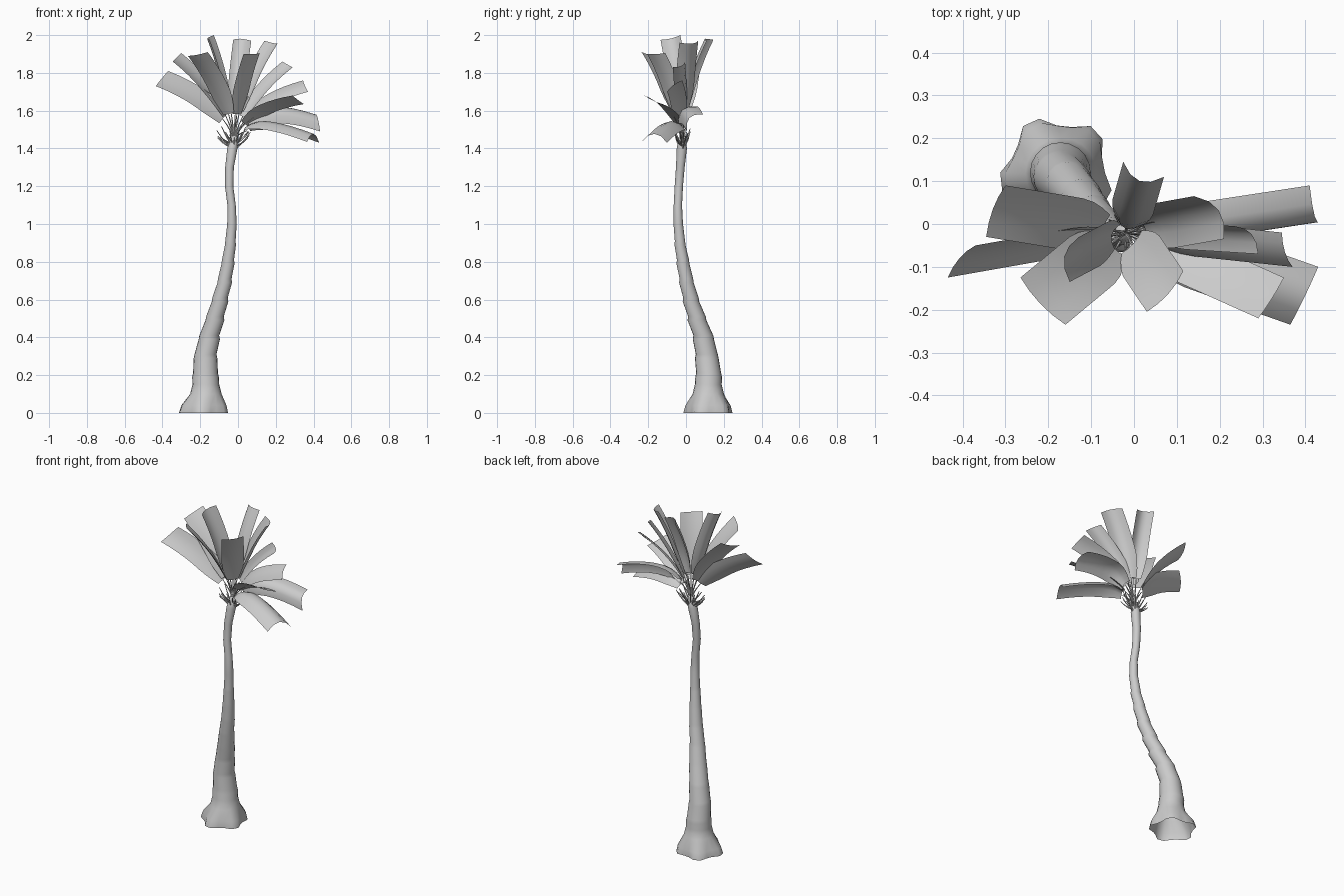
import bpy, bmesh, math, random
from mathutils import Vector

random.seed(4)
cube = bpy.data.objects.get("Cube")
if cube:
    bpy.data.objects.remove(cube)

# One plain grey for the whole tree
grey = bpy.data.materials.new("plain_grey")
grey.use_nodes = True
colour = (0.6, 0.6, 0.6, 1)
grey.diffuse_color = colour
grey.node_tree.nodes["Principled BSDF"].inputs["Base Color"].default_value = colour


def grid_object(name, rows, closed=False, capped=False):
    """Skin a list of equally long point rows into a smooth mesh."""
    bm = bmesh.new()
    grid = [[bm.verts.new(p) for p in row] for row in rows]
    count = len(rows[0])
    for low, high in zip(grid, grid[1:]):
        for i in range(count if closed else count - 1):
            j = (i + 1) % count
            bm.faces.new((low[i], low[j], high[j], high[i]))
    if capped:
        bm.faces.new(grid[0][::-1])
        bm.faces.new(grid[-1])
    mesh = bpy.data.meshes.new(name)
    bm.to_mesh(mesh)
    bm.free()
    mesh.materials.append(grey)
    obj = bpy.data.objects.new(name, mesh)
    bpy.context.collection.objects.link(obj)
    bpy.ops.object.select_all(action="DESELECT")
    obj.select_set(True)
    bpy.context.view_layer.objects.active = obj
    bpy.ops.object.shade_smooth_by_angle(angle=math.radians(60))


def bend(start, control, end, t):
    """Point on a quadratic curve."""
    return start.lerp(control, t).lerp(control.lerp(end, t), t)


def stalk(name, path, radius, tip_radius, sides=5):
    """Thin tapered stem along a path."""
    side = (path[-1] - path[0]).orthogonal().normalized()
    other = (path[-1] - path[0]).normalized().cross(side)
    rows = []
    for k, p in enumerate(path):
        r = radius + (tip_radius - radius) * k / (len(path) - 1)
        turns = [math.tau * i / sides for i in range(sides)]
        rows.append([p + r * (side * math.cos(a) + other * math.sin(a)) for a in turns])
    grid_object(name, rows, closed=True, capped=True)


# Trunk: centre x, centre y, height, radius
trunk_rings = [
    (-.18, .12, 0, .122), (-.178, .12, .04, .116), (-.17, .118, .1, .083),
    (-.17, .118, .14, .073), (-.172, .12, .2, .068), (-.172, .11, .3, .06),
    (-.152, .092, .4, .054), (-.122, .058, .5, .048), (-.095, .026, .6, .042),
    (-.07, .002, .7, .037), (-.053, -.016, .8, .033), (-.04, -.032, .9, .028),
    (-.032, -.041, 1, .025), (-.034, -.043, 1.1, .022), (-.047, -.038, 1.2, .022),
    (-.045, -.03, 1.3, .023), (-.03, -.022, 1.4, .027), (-.02, -.02, 1.46, .018),
    (-.02, -.02, 1.47, .003)]
SIDES = 20


def trunk_row(x, y, z, r):
    """One ring, lobed near the flared foot and round above."""
    row = []
    for i in range(SIDES):
        a = math.tau * i / SIDES
        lobed = r * (1 + 1.3 * max(0, .1 - z) * math.cos(5 * a + 2.27))
        row.append((x + lobed * math.cos(a), y + lobed * math.sin(a), z))
    return row


rows = []
for x, y, z, r in trunk_rings:
    if .1 < z < 1:
        # Growth rings: a small ledge at each height
        rows += [trunk_row(x, y, z - .01, r * 1.04), trunk_row(x, y, z + .01, r * .97)]
    else:
        rows.append(trunk_row(x, y, z, r))
grid_object("trunk", rows, closed=True)

# Leaves: the two tip corners, the arch and the depth of the cupped midrib
crown = Vector((-.02, -.02, 1.45))
leaves = [
    ((-.435, -.125, 1.73), (-.37, -.05, 1.81), .02, .01),
    ((-.345, -.03, 1.86), (-.3, .09, 1.905), .01, .01),
    ((-.265, -.125, 1.89), (-.16, -.235, 1.91), .01, .01),
    ((-.15, -.135, 1.975), (-.128, -.03, 2), .01, .025),
    ((-.025, .145, 1.975), (.07, .11, 1.97), .01, -.03),
    ((.03, -.205, 1.9), (.115, -.11, 1.905), .01, .01),
    ((.14, .065, 1.97), (.21, -.035, 1.96), .01, .03),
    ((.235, -.005, 1.86), (.29, -.07, 1.83), .01, .02),
    ((.345, -.02, 1.76), (.37, -.1, 1.7), .03, -.01),
    ((.29, -.22, 1.68), (.35, -.125, 1.635), .03, .005),
    ((.41, .09, 1.58), (.435, .005, 1.49), .08, -.04),
    ((.43, -.1, 1.43), (.365, -.235, 1.435), .06, -.045)]
BASE, STEPS = .28, 8
for n, (left, right, arch, cup) in enumerate(leaves, 1):
    left, right = Vector(left), Vector(right)
    tip, half = (left + right) / 2, (right - left) / 2
    reach = tip - crown
    # Each leaf rises from the crown first, then leans outward
    control = crown + Vector((.2 * reach.x, .2 * reach.y, .5 * reach.z + 2 * arch))
    below = half.cross(reach).normalized()
    if below.z > 0:
        below.negate()
    rows = []
    for k in range(STEPS + 1):
        s = k / STEPS
        centre = bend(crown, control, tip, BASE + (1 - BASE) * s)
        width = .55 + .45 * math.sin(min(1, s * 2.5) * math.pi / 2)
        rows.append([centre + width * (half * u + below * cup * (1 - u * u))
                     for u in (-1, -.5, 0, .5, 1)])
    grid_object(f"leaf_{n}", rows)
    path = [bend(crown, control, tip, t * BASE / 3) for t in range(4)]
    stalk(f"leaf_stalk_{n}", path, .005, .002)

# Short dry stubs fanned around the crown, flatter front to back
STUBS = 24
for n in range(STUBS):
    a = math.tau * n / STUBS
    out = Vector((math.cos(a), .45 * math.sin(a), 0))
    start = crown + .015 * out - Vector((0, 0, random.uniform(.01, .05)))
    end = start + out * random.uniform(.06, .09) + Vector((0, 0, random.uniform(.03, .1)))
    control = start.lerp(end, .5) - Vector((0, 0, .015))
    path = [bend(start, control, end, t / 3) for t in range(4)]
    stalk(f"crown_stub_{n + 1}", path, .005, .002)
